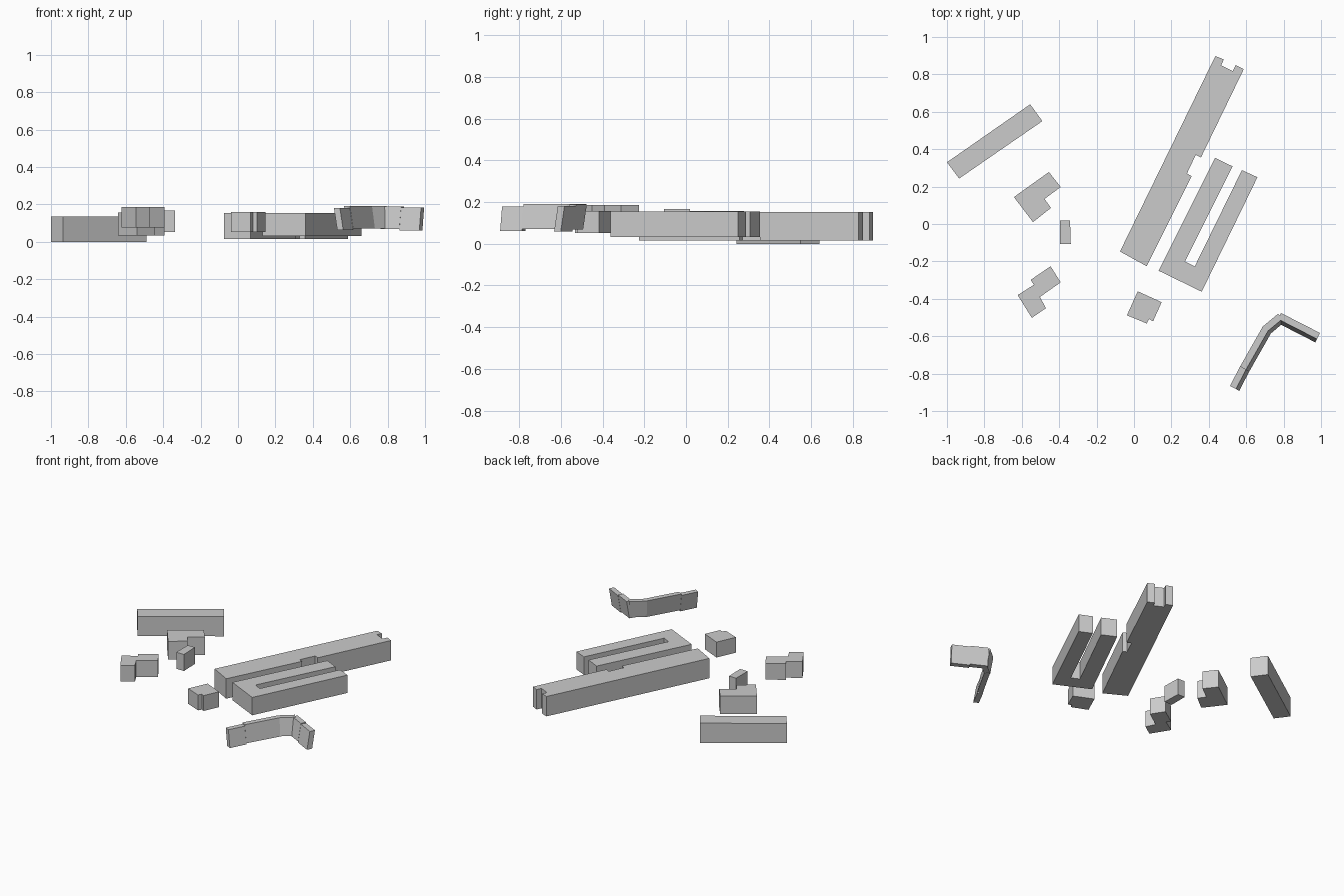
import bpy, bmesh
from mathutils import Vector


def prism(name, bottom, top, z0, z1):
    """Closed solid between two matching outlines."""
    bm = bmesh.new()
    lo = [bm.verts.new((x, y, z0)) for x, y in bottom]
    hi = [bm.verts.new((x, y, z1)) for x, y in top]
    n = len(lo)
    bm.faces.new(lo)
    bm.faces.new(hi)
    for i in range(n):
        j = (i + 1) % n
        bm.faces.new((lo[i], lo[j], hi[j], hi[i]))
    bmesh.ops.recalc_face_normals(bm, faces=bm.faces)
    mesh = bpy.data.meshes.new(name)
    bm.to_mesh(mesh)
    bm.free()
    ob = bpy.data.objects.new(name, mesh)
    bpy.context.collection.objects.link(ob)
    return ob


def building(name, outline, z0, z1):
    return prism(name, outline, outline, z0, z1)


def leaning_wall(name, a, b, z0, z1, thick=0.036, lean=0.02):
    """Wall whose foot is shifted to the inner side of the bend."""
    a, b = Vector(a), Vector(b)
    d = (b - a).normalized()
    side = Vector((d.y, -d.x))
    top = [a, b, b + side * thick, a + side * thick]
    return prism(name, [p + side * lean for p in top], top, z0, z1)


# straight block at the far left
building("slab_block", [(-1, 0.33), (-0.555, 0.64), (-0.49, 0.55), (-0.935, 0.243)], 0, 0.135)

# corner blocks on the left
building("corner_block_back", [(-0.642, 0.144), (-0.455, 0.278), (-0.392, 0.198),
                               (-0.478, 0.134), (-0.444, 0.086), (-0.54, 0.01)], 0.033, 0.157)
building("corner_block_front", [(-0.622, -0.38), (-0.535, -0.325), (-0.553, -0.299),
                                (-0.446, -0.226), (-0.392, -0.312), (-0.503, -0.39),
                                (-0.471, -0.45), (-0.546, -0.502)], 0.075, 0.187)

# small blocks
building("small_box", [(-0.396, 0.02), (-0.342, 0.02), (-0.338, -0.106), (-0.396, -0.106)], 0.052, 0.166)
building("notched_block", [(-0.038, -0.488), (0.02, -0.36), (0.148, -0.418), (0.102, -0.52),
                           (0.08, -0.508), (0.068, -0.532)], 0.052, 0.158)

# long notched bar and U-shaped court
building("long_bar", [(-0.075, -0.147), (0.435, 0.898), (0.48, 0.88), (0.466, 0.848),
                      (0.528, 0.818), (0.544, 0.85), (0.587, 0.828), (0.358, 0.356),
                      (0.33, 0.369), (0.283, 0.27), (0.308, 0.256), (0.068, -0.226)], 0.016, 0.153)
building("court_block", [(0.132, -0.25), (0.434, 0.354), (0.527, 0.308), (0.273, -0.2),
                         (0.325, -0.226), (0.577, 0.288), (0.66, 0.25), (0.362, -0.362)], 0.032, 0.155)

# bent row of leaning wall segments
walls = [
    ((0.513, -0.866), (0.567, -0.762), 0.062, 0.180),
    ((0.567, -0.762), (0.687, -0.551), 0.070, 0.190),
    ((0.684, -0.552), (0.770, -0.480), 0.072, 0.190),
    ((0.786, -0.476), (0.888, -0.528), 0.068, 0.188),
    ((0.888, -0.528), (0.995, -0.583), 0.060, 0.182),
]
for i, (a, b, z0, z1) in enumerate(walls):
    leaning_wall(f"wall_segment_{i + 1}", a, b, z0, z1)
